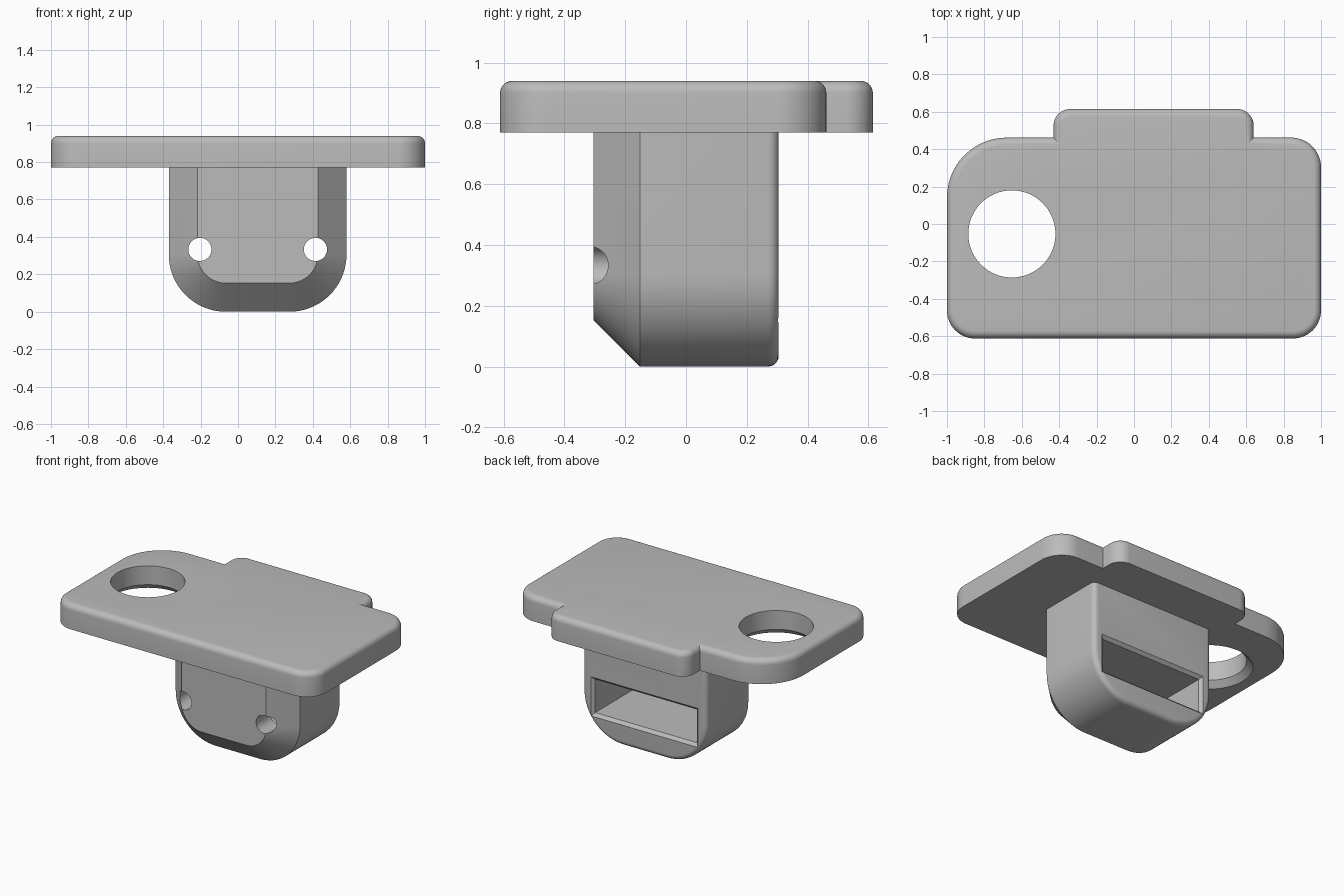
import bpy, bmesh, math
from mathutils import Vector, Matrix

cube = bpy.data.objects.get("Cube")
if cube:
    bpy.data.objects.remove(cube)

grey = bpy.data.materials.new("mid_grey")
grey.use_nodes = True
colour = (0.5, 0.5, 0.5, 1)
grey.diffuse_color = colour
grey.node_tree.nodes["Principled BSDF"].inputs["Base Color"].default_value = colour


def rounded(corners, steps=14):
    """Counter-clockwise outline from (x, y, corner radius)."""
    pts = []
    for i, (x, y, r) in enumerate(corners):
        p = Vector((x, y))
        if r == 0:
            pts.append(p)
            continue
        a = (Vector(corners[i - 1][:2]) - p).normalized()
        b = (Vector(corners[(i + 1) % len(corners)][:2]) - p).normalized()
        c = p + (a + b) * r
        for k in range(steps + 1):
            t = k / steps * math.pi / 2
            pts.append(c - b * r * math.cos(t) - a * r * math.sin(t))
    return pts


def inset(pts, d):
    """Move every side of the outline inwards by d."""
    out = []
    for i, p in enumerate(pts):
        e = (p - pts[i - 1]).normalized()
        f = (pts[(i + 1) % len(pts)] - p).normalized()
        n, m = Vector((-e.y, e.x)), Vector((-f.y, f.x))
        out.append(p + (n + m) * d / (1 + n.dot(m)))
    return out


def finish(name, bm):
    bmesh.ops.recalc_face_normals(bm, faces=bm.faces)
    mesh = bpy.data.meshes.new(name)
    bm.to_mesh(mesh)
    bm.free()
    ob = bpy.data.objects.new(name, mesh)
    bpy.context.collection.objects.link(ob)
    mesh.materials.append(grey)
    return ob


def loft(name, rings):
    """Skin a list of equal rings of 3D points and cap both ends."""
    bm = bmesh.new()
    rows = [[bm.verts.new(p) for p in ring] for ring in rings]
    for lo, hi in zip(rows, rows[1:]):
        for i in range(len(lo)):
            bm.faces.new((lo[i - 1], lo[i], hi[i], hi[i - 1]))
    bm.faces.new(rows[0])
    bm.faces.new(rows[-1])
    return finish(name, bm)


def fillet(r, steps=6):
    """Pairs of (inset, advance) for a quarter-round edge."""
    angles = [k / steps * math.pi / 2 for k in range(steps + 1)]
    return [(r - r * math.cos(t), r * math.sin(t)) for t in angles]


def cut(ob, cutter):
    cutter.hide_render = True
    mod = ob.modifiers.new("cut", 'BOOLEAN')
    mod.operation = 'DIFFERENCE'
    mod.solver = 'EXACT'
    mod.object = cutter
    bpy.context.view_layer.objects.active = ob
    bpy.ops.object.modifier_apply(modifier=mod.name)
    bpy.data.objects.remove(cutter)


def smooth(ob):
    bpy.ops.object.select_all(action='DESELECT')
    ob.select_set(True)
    bpy.context.view_layer.objects.active = ob
    bpy.ops.object.shade_smooth_by_angle(angle=math.radians(30))


# Top plate with a rear tab and a rounded upper edge
UNDER, TOP, EDGE = 0.77, 0.94, 0.04
outline = rounded([(-1, -0.612, 0.15), (1, -0.612, 0.15), (1, 0.462, 0.16),
                   (0.64, 0.462, 0), (0.64, 0.615, 0.09), (-0.43, 0.615, 0.09),
                   (-0.43, 0.462, 0), (-1, 0.462, 0.32)])
levels = [(0, UNDER)] + [(d, TOP - EDGE + h) for d, h in fillet(EDGE)]
plate = loft("top_plate", [[(p.x, p.y, z) for p in inset(outline, d)] for d, z in levels])

# Round opening, chamfered underneath
def circle_ring(r, z):
    return [(-0.653 + r * math.cos(a), -0.053 + r * math.sin(a), z)
            for a in (k * math.tau / 64 for k in range(64))]

cut(plate, loft("opening_cutter", [circle_ring(0.283, UNDER - 0.01), circle_ring(0.233, UNDER + 0.04),
                                   circle_ring(0.233, TOP + 0.1)]))
smooth(plate)

# Hanging block: rounded bottom, chamfered front, filleted back
MID, HALF, FRONT, BACK, CHAMFER = 0.105, 0.475, -0.305, 0.305, 0.153
profile = rounded([(MID - HALF, 0, 0.305), (MID + HALF, 0, 0.305),
                   (MID + HALF, TOP, 0), (MID - HALF, TOP, 0)], 18)
stations = [(CHAMFER, FRONT), (0, FRONT + CHAMFER)]
stations += [(d, BACK - 0.035 + h) for d, h in fillet(0.035)]
block = loft("hanging_block", [[(p.x, y, min(p.y, UNDER)) for p in inset(profile, d)]
                               for d, y in stations])

# Rear pocket with a bevelled rim
pocket = [Vector(p) for p in ((-0.315, 0.135), (0.525, 0.135), (0.525, 0.425), (-0.315, 0.425))]
cut(block, loft("pocket_cutter", [[(p.x, y, p.y) for p in inset(pocket, d)]
                                  for d, y in ((0.03, -0.15), (0.03, 0.285), (0, 0.315))]))

# Two round holes through the front wall
for side in (-1, 1):
    bm = bmesh.new()
    place = Matrix.Translation((MID + side * 0.309, -0.2, 0.333)) @ Matrix.Rotation(math.pi / 2, 4, 'X')
    bmesh.ops.create_cone(bm, cap_ends=True, segments=40, radius1=0.062, radius2=0.062,
                          depth=0.4, matrix=place)
    cut(block, finish("hole_cutter", bm))
smooth(block)
